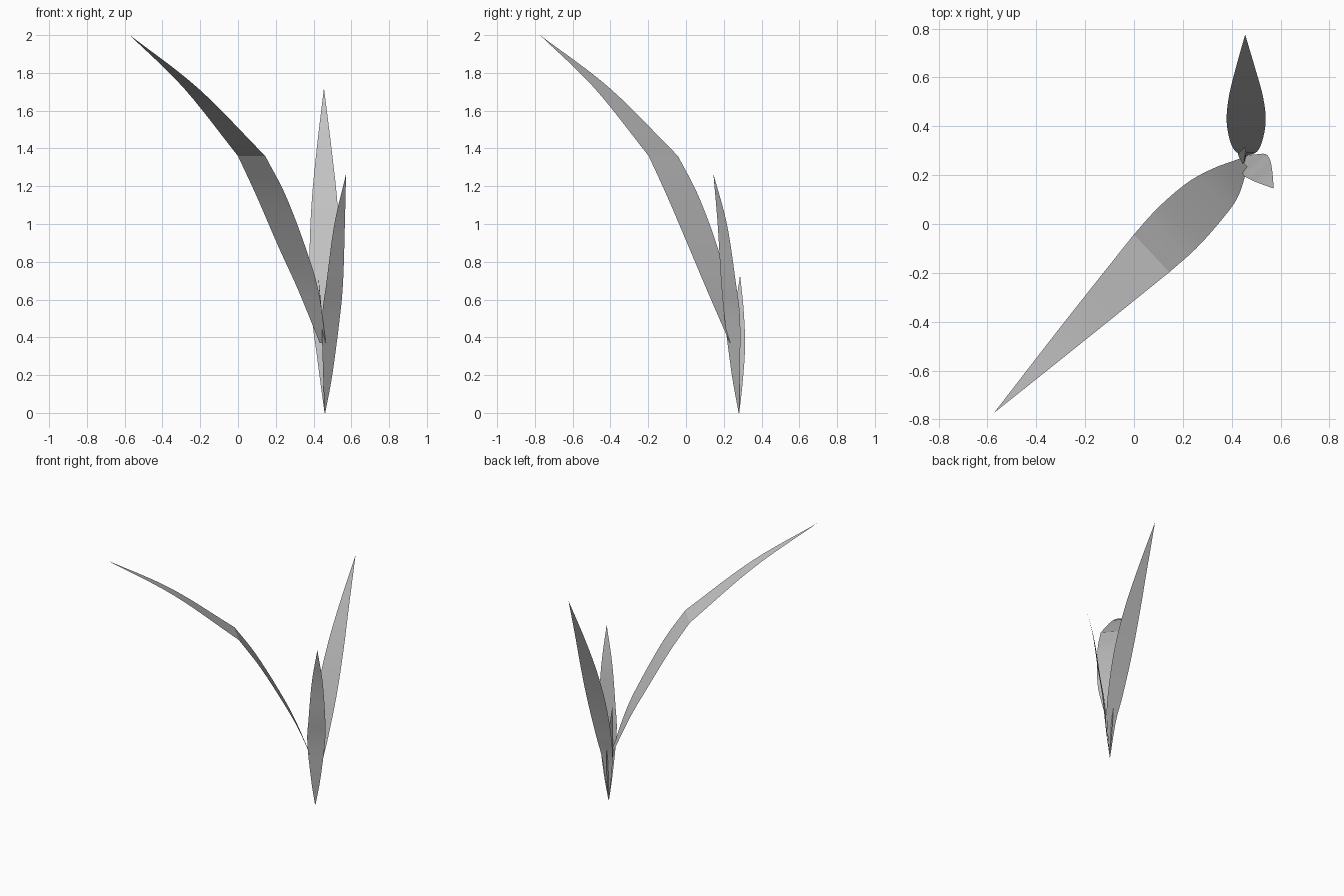
import bpy
import bmesh
from mathutils import Vector

cube = bpy.data.objects.get("Cube")
if cube:
    bpy.data.objects.remove(cube)

# Single leaf colour
grey = bpy.data.materials.new("leaf grey")
grey.use_nodes = True
colour = (0.55, 0.55, 0.55, 1)
grey.diffuse_color = colour
grey.node_tree.nodes["Principled BSDF"].inputs["Base Color"].default_value = colour


def smooth_rows(rows, steps=6):
    """Catmull-Rom through rows of (x, y, z, half width)."""
    p = [Vector(r) for r in rows]
    p = [2 * p[0] - p[1]] + p + [2 * p[-1] - p[-2]]
    out = []
    for a, b, c, d in zip(p, p[1:], p[2:], p[3:]):
        for i in range(steps):
            t = i / steps
            out.append(0.5 * (2 * b + (c - a) * t + (2 * a - 5 * b + 4 * c - d) * t ** 2
                              + (3 * b - a - 3 * c + d) * t ** 3))
    out.append(p[-2])
    return out


def leaf(name, across, *segments):
    """Thin blade swept along its midrib; segments meet at a crisp fold."""
    side = Vector((*across, 0)).normalized()
    bm = bmesh.new()
    for rows in segments:
        previous = None
        for r in smooth_rows(rows):
            mid, half = r.to_3d(), max(r[3], 0)
            row = [bm.verts.new(mid + side * half * k) for k in (-1, 0, 1)]
            if previous:
                for i in range(2):
                    bm.faces.new((previous[i], previous[i + 1], row[i + 1], row[i]))
            previous = row
        # Weld each segment's pointed ends, leaving the fold split
        bmesh.ops.remove_doubles(bm, verts=previous, dist=0.0005)
    mesh = bpy.data.meshes.new(name)
    bm.to_mesh(mesh)
    bm.free()
    mesh.materials.append(grey)
    for f in mesh.polygons:
        f.use_smooth = True
    obj = bpy.data.objects.new(name, mesh)
    bpy.context.collection.objects.link(obj)


# Tall leaf leaning back
leaf("back_leaf", (1, 0), [
    (0.46, 0.28, 0, 0.002), (0.46, 0.295, 0.3, 0.042), (0.459, 0.34, 0.5, 0.066),
    (0.459, 0.425, 0.8, 0.08), (0.458, 0.525, 1.1, 0.069),
    (0.456, 0.64, 1.4, 0.039), (0.455, 0.775, 1.72, 0)])

# Medium leaf leaning to the left front
leaf("left_leaf", (1, 0.88), [
    (0.46, 0.28, 0, 0.002), (0.475, 0.264, 0.2, 0.032), (0.492, 0.245, 0.5, 0.062),
    (0.513, 0.224, 0.7, 0.058), (0.538, 0.192, 1, 0.037), (0.572, 0.145, 1.265, 0)])

# Small upright inner leaf
leaf("inner_leaf", (0.15, 1), [
    (0.46, 0.28, 0, 0.002), (0.458, 0.279, 0.15, 0.02), (0.452, 0.28, 0.35, 0.033),
    (0.439, 0.283, 0.55, 0.022), (0.425, 0.286, 0.73, 0)])

# Long arching leaf, folded part way up
leaf("arching_leaf", (1, -1.07), [
    (0.449, 0.25, 0.37, 0.024), (0.372, 0.168, 0.65, 0.078), (0.285, 0.09, 0.88, 0.104),
    (0.175, -0.018, 1.15, 0.114), (0.072, -0.12, 1.36, 0.106)],
    [(0.072, -0.12, 1.36, 0.106), (-0.25, -0.445, 1.72, 0.055),
     (-0.573, -0.773, 2, 0)])
